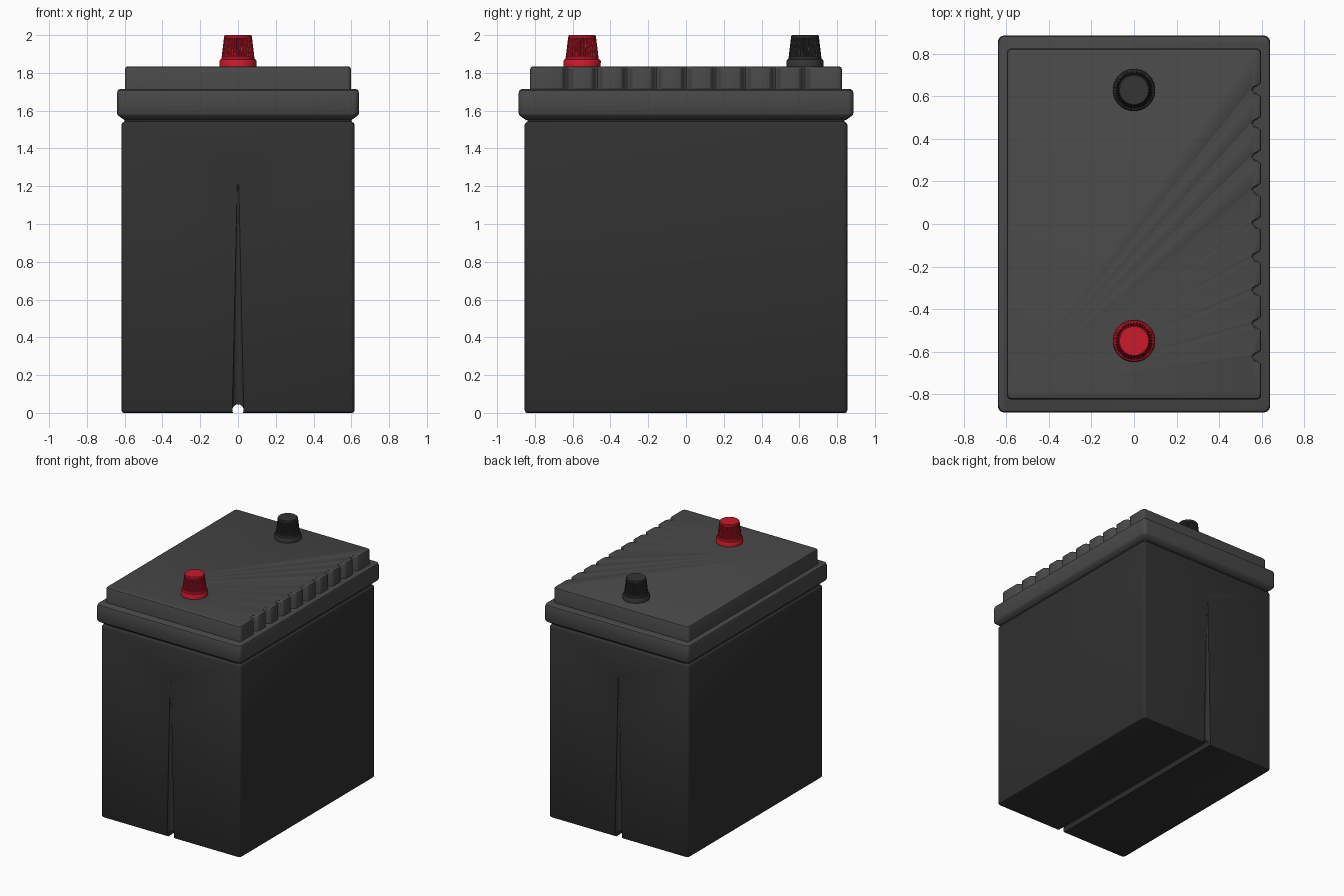
import bpy, bmesh, math

if "Cube" in bpy.data.objects:
    bpy.data.objects.remove(bpy.data.objects["Cube"])

NOTCHES = [0.63 - 0.157 * i for i in range(9)]


def material(name, rgb):
    m = bpy.data.materials.new(name)
    m.diffuse_color = (*rgb, 1)
    m.use_nodes = True
    m.node_tree.nodes["Principled BSDF"].inputs["Base Color"].default_value = m.diffuse_color
    return m


def rounded_rect(hx, hy, r, notch=0.0):
    """Counter-clockwise outline; optional scallops along the +x edge."""
    pts = []
    for cx, cy, a0 in ((1, -1, -90), (1, 1, 0), (-1, 1, 90), (-1, -1, 180)):
        for k in range(6):
            a = math.radians(a0 + 18 * k)
            pts.append((cx * (hx - r) + r * math.cos(a), cy * (hy - r) + r * math.sin(a)))
        if notch and (cx, cy) == (1, -1):
            for yc in reversed(NOTCHES):
                for k in range(-5, 6):
                    t = k / 5
                    pts.append((hx - notch * (0.5 + 0.5 * math.cos(math.pi * t)), yc + 0.036 * t))
    return pts


def ribbed_circle(r_out, r_in, ribs=36):
    n = ribs * 4
    return [((r_out if i % 4 < 2 else r_in) * math.cos(2 * math.pi * i / n),
             (r_out if i % 4 < 2 else r_in) * math.sin(2 * math.pi * i / n)) for i in range(n)]


def loft(name, sections, mat, at=(0, 0), angle=35):
    """Skin a stack of (outline, z) sections and cap both ends."""
    bm = bmesh.new()
    rings = [[bm.verts.new((x + at[0], y + at[1], z)) for x, y in pts] for pts, z in sections]
    n = len(rings[0])
    for a, b in zip(rings, rings[1:]):
        for i in range(n):
            j = (i + 1) % n
            bm.faces.new((a[i], a[j], b[j], b[i]))
    bm.faces.new(rings[0][::-1])
    bm.faces.new(rings[-1])
    me = bpy.data.meshes.new(name)
    bm.to_mesh(me)
    bm.free()
    ob = bpy.data.objects.new(name, me)
    bpy.context.collection.objects.link(ob)
    if mat:
        me.materials.append(mat)
    smooth(ob, angle)
    return ob


def smooth(ob, angle):
    bpy.ops.object.select_all(action='DESELECT')
    ob.select_set(True)
    bpy.context.view_layer.objects.active = ob
    bpy.ops.object.shade_smooth_by_angle(angle=math.radians(angle))


def cut(ob, cutter):
    mod = ob.modifiers.new("cut", 'BOOLEAN')
    mod.operation = 'DIFFERENCE'
    mod.solver = 'EXACT'
    mod.object = cutter
    bpy.context.view_layer.objects.active = ob
    bpy.ops.object.modifier_apply(modifier=mod.name)
    bpy.data.objects.remove(cutter)


case_mat = material("case_black", (0.03, 0.03, 0.03))
lid_mat = material("lid_charcoal", (0.065, 0.065, 0.065))
red = material("red_plastic", (0.6, 0.01, 0.025))
black = material("black_plastic", (0.035, 0.035, 0.035))

# Case with a pinched neck under the lid
case = loft("case", [(rounded_rect(0.617 - d, 0.854 - d, 0.022), z) for d, z in (
    (0.012, 0), (0.004, 0.004), (0, 0.012), (0, 1.525), (0.004, 1.534),
    (0.016, 1.543), (0.016, 1.60))], case_mat)

# Channel under the case
bpy.ops.mesh.primitive_cylinder_add(vertices=32, radius=0.03, depth=2.2,
                                    location=(0, 0, 0.015), rotation=(math.pi / 2, 0, 0))
cut(case, bpy.context.object)

# Tapering grooves up the front and back
for side in (-1, 1):
    bpy.ops.mesh.primitive_cone_add(vertices=24, radius1=0.032, radius2=0.002, depth=1.4,
                                    location=(0, side * 0.857, 0.65))
    cut(case, bpy.context.object)
smooth(case, 35)

# Overhanging lid rim
loft("lid_rim", [(rounded_rect(0.64 - d, 0.886 - d, 0.03), z) for d, z in (
    (0.04, 1.55), (0.022, 1.562), (0.004, 1.576), (0, 1.585), (0, 1.695),
    (0.004, 1.708), (0.014, 1.714))], lid_mat)

# Raised lid with scalloped right edge
loft("lid_top", [(rounded_rect(0.598 - d, 0.825 - d, 0.022, 0.04), z) for d, z in (
    (0, 1.70), (0, 1.82), (0.004, 1.83), (0.013, 1.835))], lid_mat)

# Ribbed terminal caps
for name, y, mat in (("positive_cap", -0.55, red), ("negative_cap", 0.63, black)):
    loft(name, [(ribbed_circle(a, b), z) for a, b, z in (
        (0.098, 0.098, 1.83), (0.099, 0.099, 1.862), (0.094, 0.094, 1.871),
        (0.088, 0.088, 1.873), (0.087, 0.087, 1.884), (0.086, 0.080, 1.888),
        (0.075, 0.069, 1.98), (0.074, 0.074, 1.984), (0.073, 0.073, 1.995),
        (0.068, 0.068, 2.0))], mat, (0, y))
